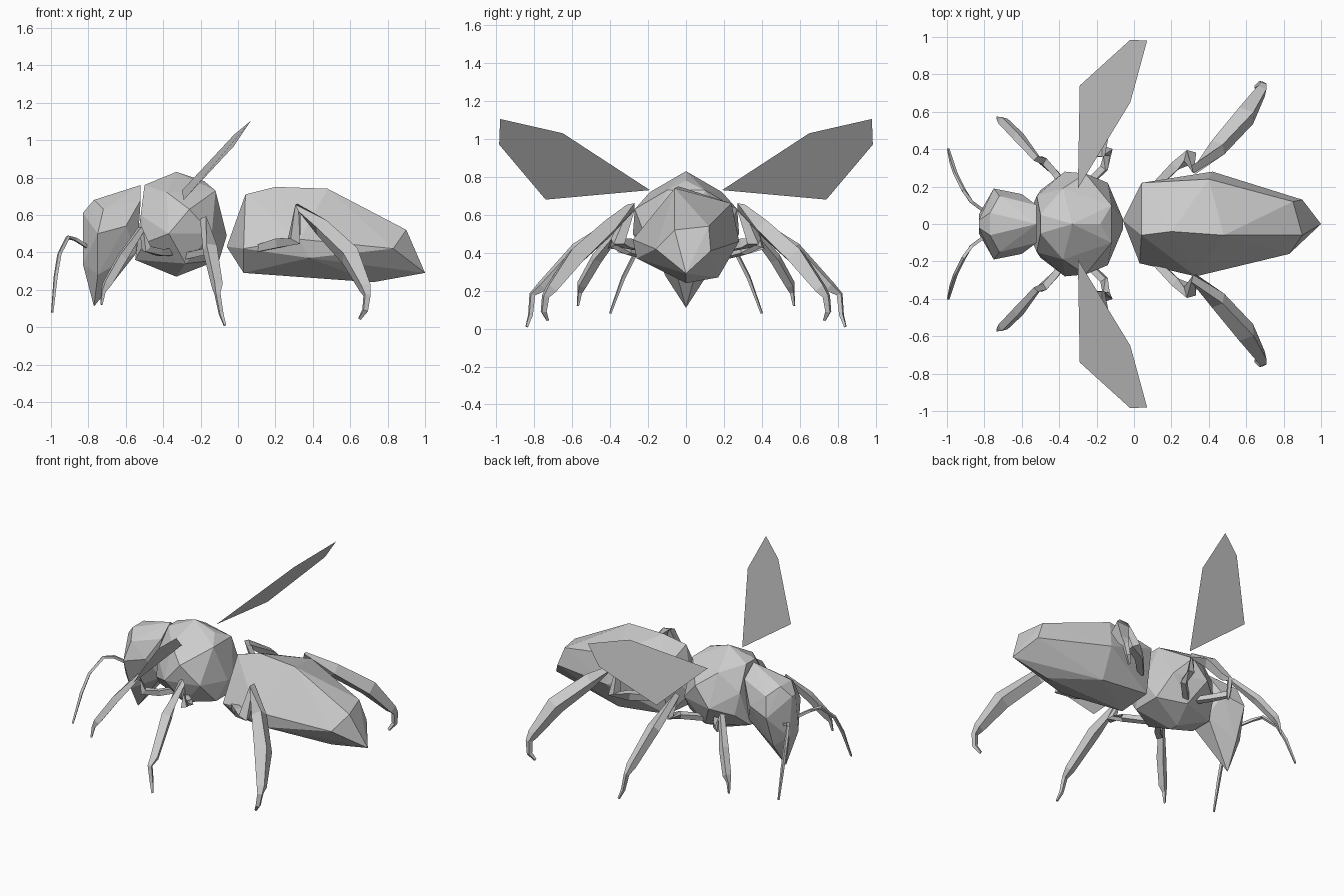
import bpy, bmesh, math
from mathutils import Vector


def finish(bm, name):
    bmesh.ops.recalc_face_normals(bm, faces=bm.faces[:])
    me = bpy.data.meshes.new(name)
    bm.to_mesh(me)
    bm.free()
    ob = bpy.data.objects.new(name, me)
    bpy.context.collection.objects.link(ob)
    return ob


def hull(name, pts, mirrored=False):
    """Faceted body part: convex skin over a few corner points."""
    pts = [Vector(p) for p in pts]
    if mirrored:
        pts += [Vector((p.x, -p.y, p.z)) for p in pts if p.y > 0]
    bm = bmesh.new()
    vs = [bm.verts.new(p) for p in pts]
    res = bmesh.ops.convex_hull(bm, input=vs)
    loose = [v for v in bm.verts if not v.link_faces]
    bmesh.ops.delete(bm, geom=loose, context='VERTS')
    return finish(bm, name)


def limb(name, path, side, sides=4):
    """Tapered tube through (x, y, z, radius) stations."""
    pts = [Vector((x, y * side, z)) for x, y, z, r in path]
    bm = bmesh.new()
    rings = []
    for i, p in enumerate(pts):
        d = (pts[min(i + 1, len(pts) - 1)] - pts[max(i - 1, 0)]).normalized()
        u = d.cross(Vector((0.3, 0.9 * side, 0.1))).normalized()
        v = d.cross(u)
        r = path[i][3]
        rings.append([bm.verts.new(p + r * (u * math.cos(a) + v * math.sin(a)))
                      for a in (2 * math.pi * (k + 0.5) / sides for k in range(sides))])
    for a, b in zip(rings, rings[1:]):
        for k in range(sides):
            j = (k + 1) % sides
            bm.faces.new((a[k], a[j], b[j], b[k]))
    bm.faces.new(rings[0])
    bm.faces.new(rings[-1])
    return finish(bm, name)


# Abdomen, slightly twisted pentagonal barrel
hull("abdomen", [
    (-0.06, 0.02, 0.43), (0.04, -0.06, 0.71), (0.04, 0.22, 0.61), (0.03, 0.16, 0.31),
    (0.03, -0.08, 0.29), (0.03, -0.21, 0.42), (0.20, -0.04, 0.75), (0.48, -0.06, 0.74),
    (0.40, 0.24, 0.66), (0.42, 0.28, 0.46), (0.33, -0.28, 0.47), (0.38, -0.26, 0.37),
    (0.40, 0.17, 0.27), (0.72, 0.0, 0.24), (0.90, -0.06, 0.52), (0.85, 0.12, 0.54),
    (0.90, 0.13, 0.41), (0.83, -0.16, 0.42), (1.0, 0.0, 0.29)])

# Thorax
hull("thorax", [
    (-0.37, 0.28, 0.50), (-0.26, 0.27, 0.63), (-0.14, 0.22, 0.50), (-0.06, 0.03, 0.49),
    (-0.12, 0.10, 0.73), (-0.33, 0.0, 0.83), (-0.18, 0.0, 0.78), (-0.50, 0.05, 0.76),
    (-0.52, 0.15, 0.60), (-0.10, 0.10, 0.36), (-0.33, 0.03, 0.27), (-0.28, 0.19, 0.34),
    (-0.55, 0.08, 0.36), (-0.50, 0.18, 0.45), (-0.38, 0.19, 0.72)], True)

# Head with pointed mouth
hull("head", [
    (-0.83, 0.02, 0.61), (-0.83, 0.05, 0.34), (-0.77, 0.0, 0.11), (-0.77, 0.06, 0.68),
    (-0.75, 0.19, 0.50), (-0.72, 0.15, 0.63), (-0.75, 0.11, 0.28), (-0.60, 0.16, 0.54),
    (-0.54, 0.08, 0.40), (-0.66, 0.0, 0.28), (-0.52, 0.10, 0.68), (-0.52, 0.0, 0.76)], True)

WING = [(-0.30, 0.19, 0.73), (-0.29, 0.74, 0.68), (-0.02, 0.985, 0.97),
        (0.07, 0.98, 1.105), (-0.02, 0.65, 1.03)]
FRONT = [(-0.36, 0.18, 0.40, 0.025), (-0.42, 0.27, 0.40, 0.025), (-0.49, 0.34, 0.42, 0.028),
         (-0.52, 0.35, 0.52, 0.022), (-0.62, 0.47, 0.37, 0.032), (-0.70, 0.55, 0.23, 0.028),
         (-0.72, 0.56, 0.19, 0.014), (-0.73, 0.57, 0.12, 0.007)]
MIDDLE = [(-0.28, 0.18, 0.38, 0.025), (-0.16, 0.30, 0.41, 0.025), (-0.14, 0.39, 0.43, 0.028),
          (-0.18, 0.36, 0.57, 0.025), (-0.15, 0.57, 0.42, 0.042), (-0.11, 0.76, 0.22, 0.032),
          (-0.11, 0.81, 0.18, 0.018), (-0.09, 0.82, 0.07, 0.014), (-0.07, 0.84, 0.01, 0.008)]
REAR = [(0.10, 0.19, 0.42, 0.025), (0.22, 0.31, 0.45, 0.035), (0.30, 0.36, 0.46, 0.042),
        (0.32, 0.29, 0.64, 0.028), (0.45, 0.41, 0.53, 0.05), (0.60, 0.58, 0.38, 0.06),
        (0.68, 0.71, 0.21, 0.036), (0.69, 0.74, 0.17, 0.022), (0.68, 0.75, 0.09, 0.018),
        (0.65, 0.73, 0.045, 0.01)]
ANTENNA = [(-0.79, 0.06, 0.42, 0.012), (-0.87, 0.12, 0.47, 0.012), (-0.91, 0.18, 0.48, 0.012),
           (-0.955, 0.27, 0.39, 0.012), (-0.975, 0.33, 0.27, 0.012), (-0.993, 0.40, 0.08, 0.007)]

# Paired wings, legs and antennae
for tag, s in (("left", 1), ("right", -1)):
    bm = bmesh.new()
    bm.faces.new([bm.verts.new((x, y * s, z)) for x, y, z in WING])
    finish(bm, tag + "_wing")
    limb(tag + "_front_leg", FRONT, s)
    limb(tag + "_middle_leg", MIDDLE, s)
    limb(tag + "_rear_leg", REAR, s)
    limb(tag + "_antenna", ANTENNA, s)
